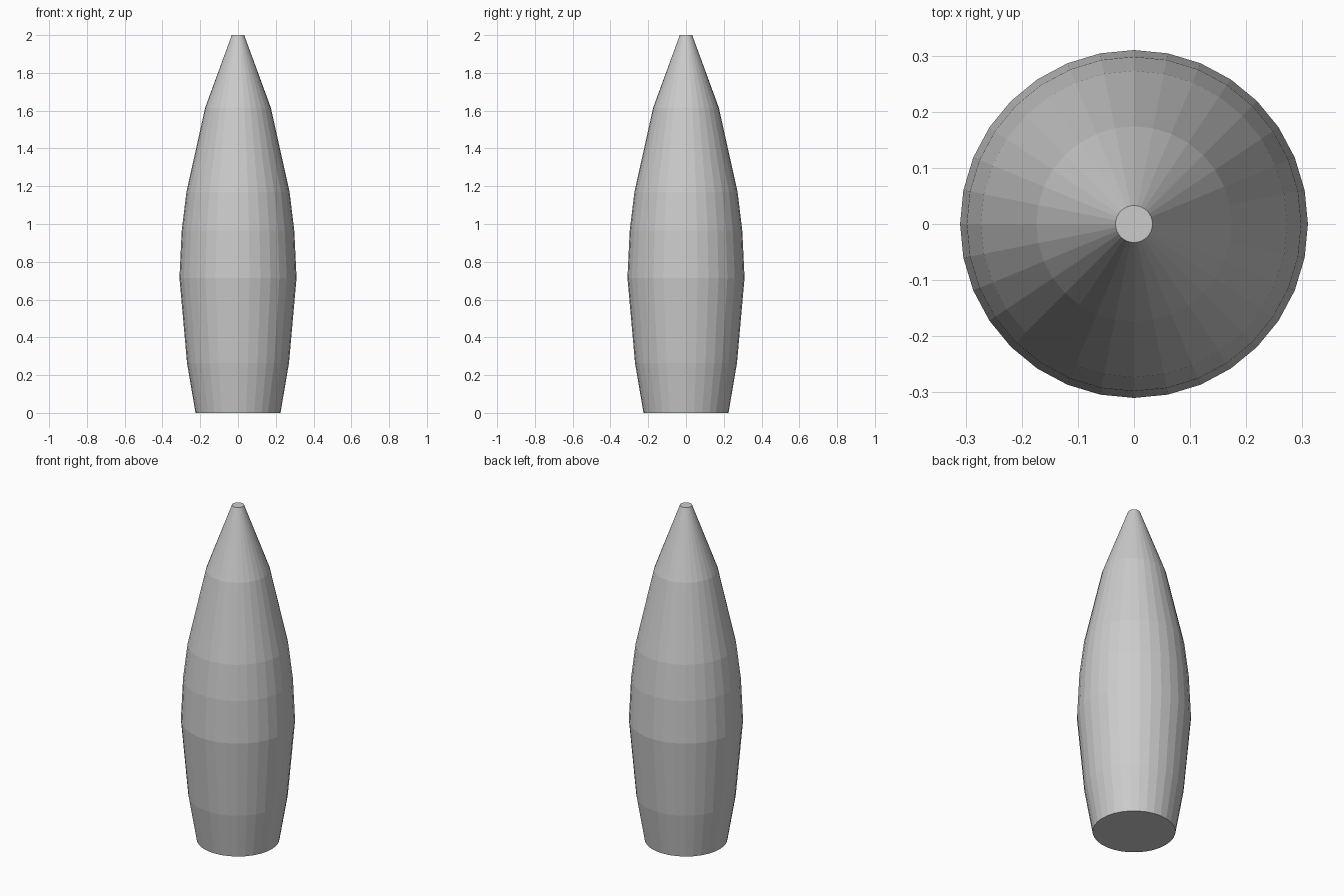
import bpy, bmesh
from math import cos, sin, tau

if "Cube" in bpy.data.objects:
    bpy.data.objects.remove(bpy.data.objects["Cube"])

SIDES = 32
# (radius, height) outline of the tapered body
PROFILE = [(0.225, 0.0), (0.27, 0.265), (0.31, 0.715), (0.298, 0.965),
           (0.273, 1.17), (0.174, 1.615), (0.033, 2.0)]

# Tapered body: stacked rings joined by flat faces
bm = bmesh.new()
rings = [[bm.verts.new((r * cos(tau * i / SIDES), r * sin(tau * i / SIDES), z))
          for i in range(SIDES)] for r, z in PROFILE]
for low, high in zip(rings, rings[1:]):
    for i in range(SIDES):
        j = (i + 1) % SIDES
        bm.faces.new((low[i], low[j], high[j], high[i]))

# Flat base and blunt tip
bm.faces.new(rings[0][::-1])
bm.faces.new(rings[-1])

mesh = bpy.data.meshes.new("tapered_body")
bm.to_mesh(mesh)
bm.free()
bpy.context.collection.objects.link(bpy.data.objects.new("tapered_body", mesh))
